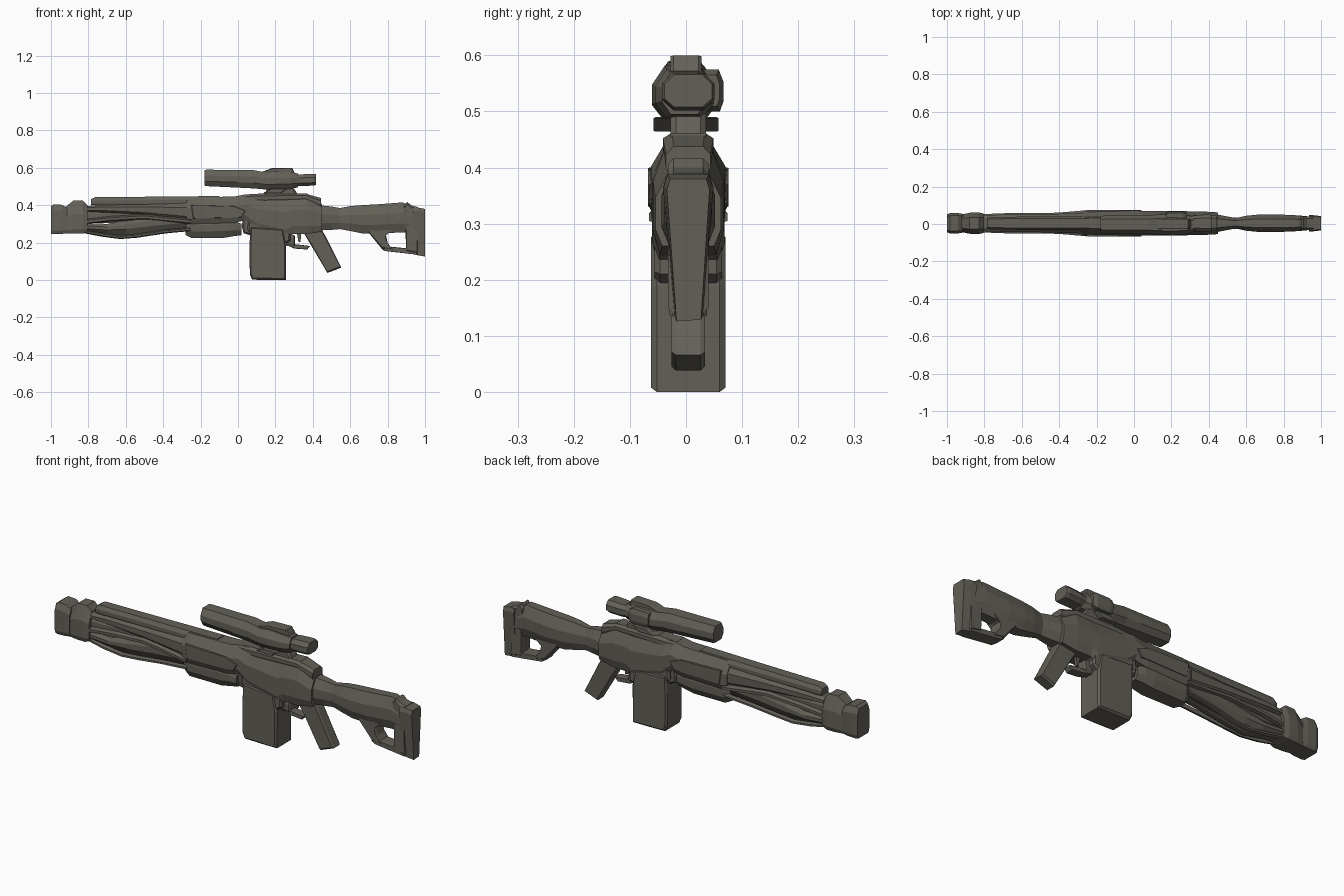
import bpy, bmesh, math
from mathutils import Vector

mat = bpy.data.materials.new("warm dark grey")
mat.diffuse_color = (0.125, 0.117, 0.097, 1)
YC = 0.004  # the body sits a hair behind the centre line


def finish(name, bm):
    bmesh.ops.recalc_face_normals(bm, faces=bm.faces[:])
    me = bpy.data.meshes.new(name)
    bm.to_mesh(me)
    bm.free()
    ob = bpy.data.objects.new(name, me)
    bpy.context.collection.objects.link(ob)
    me.materials.append(mat)
    return ob


def bridge(name, rings):
    bm = bmesh.new()
    vs = [[bm.verts.new(p) for p in r] for r in rings]
    n = len(vs[0])
    for a, b in zip(vs, vs[1:]):
        for i in range(n):
            bm.faces.new((a[i], a[(i + 1) % n], b[(i + 1) % n], b[i]))
    bm.faces.new(vs[0])
    bm.faces.new(vs[-1])
    return finish(name, bm)


def loft(name, stations, top=0.4, low=0.3, tz=0.3, lz=0.25, yc=YC):
    """Eight-sided body along x; station = x, bottom, top, half width.
    top/low = share of width cut at the corners, tz/lz = share of height."""
    rings = []
    for x, z0, z1, w in stations:
        h = z1 - z0
        half = [(w * (1 - low), z0), (w, z0 + lz * h), (w, z1 - tz * h), (w * (1 - top), z1)]
        ring = half + [(-y, z) for y, z in reversed(half)]
        rings.append([(x, yc + y, z) for y, z in ring])
    return bridge(name, rings)


def plate(name, pts, w, edge=0.01, yc=YC):
    """Side profile extruded across y with chamfered rims."""
    c = Vector((sum(p[0] for p in pts), sum(p[1] for p in pts))) / len(pts)
    rings = []
    for y, d in ((-w, edge), (-w + edge, 0), (w - edge, 0), (w, edge)):
        ring = []
        for p in pts:
            v = Vector(p)
            v = v + (c - v).normalized() * d
            ring.append((v.x, yc + y, v.y))
        rings.append(ring)
    return bridge(name, rings)


# Muzzle brake: block with a notch in the top and raised rear collar
loft("muzzle_front", [(-1, .245, .395, .048), (-.985, .245, .405, .054),
                      (-.94, .247, .402, .054), (-.915, .25, .385, .05)], .25, .15, .2, .12)
loft("muzzle_collar", [(-.93, .248, .385, .045), (-.88, .248, .425, .056),
                       (-.83, .248, .425, .058), (-.805, .255, .40, .052)], .45, .15, .4, .12)

# Barrel and top rail
loft("barrel", [(-.83, .305, .375, .034), (-.25, .30, .385, .036)])
loft("top_rail", [(-.785, .40, .432, .028), (-.765, .40, .443, .034), (-.4, .40, .446, .036),
                  (-.1, .40, .449, .04)], .3, .1, .4, .2)
loft("upper_handguard", [(-.805, .365, .395, .042), (-.72, .36, .405, .046), (-.5, .345, .41, .048),
                         (-.25, .31, .42, .055)], .4, .4)
loft("lower_handguard", [(-.81, .255, .305, .044), (-.7, .245, .30, .045), (-.6, .24, .32, .042),
                         (-.45, .25, .35, .045), (-.25, .275, .36, .05)], .3, .5, .3, .4)

# Bowed strips along both sides of the handguard
low_path = [(-.82, .038, .25), (-.73, .04, .232), (-.63, .038, .219), (-.54, .038, .226),
            (-.4, .05, .248), (-.25, .056, .262)]
high_path = [(-.81, .045, .30), (-.68, .05, .315), (-.5, .05, .325), (-.4, .053, .315),
             (-.25, .066, .30)]
for side, tag in ((-1, "front"), (1, "back")):
    for path, nm, h in ((low_path, "lower_strip", .02), (high_path, "side_strip", .026)):
        bridge(f"{nm}_{tag}", [[(x, YC + side * (y - .012), z), (x, YC + side * (y + .004), z + .005),
                                (x, YC + side * (y + .004), z + h * .7), (x, YC + side * (y - .012), z + h)]
                               for x, y, z in path])
    # raised panels on the receiver sides
    plate(f"receiver_panel_{tag}", [(-.24, .33), (-.25, .40), (-.02, .395), (.04, .37), (.02, .335)],
          .006, .003, YC + side * .066)
plate("handguard_keel", [(-.80, .256), (-.63, .219), (-.54, .226), (-.25, .27), (-.25, .30), (-.8, .29)],
      .018, .006)

# Receiver
loft("receiver", [(-.275, .305, .435, .06), (-.25, .30, .443, .069), (-.02, .305, .446, .069),
                  (.04, .32, .458, .066), (.09, .27, .456, .065), (.26, .22, .456, .065),
                  (.29, .245, .458, .064), (.37, .245, .462, .063), (.45, .26, .405, .058)],
     .5, .2, .4, .2)
loft("receiver_top_spine", [(.03, .42, .457, .04), (.12, .42, .462, .045), (.36, .43, .462, .045),
                            (.445, .39, .438, .04)], .35, .1)
loft("fore_grip", [(-.28, .24, .305, .04), (-.25, .225, .31, .055), (-.07, .226, .315, .058),
                   (-.02, .235, .315, .055), (.02, .24, .30, .045)], .1, .35, .2, .4)
plate("receiver_hook", [(.02, .29), (.03, .25), (.08, .235), (.10, .33), (.03, .34)], .045)

# Magazine
plate("magazine", [(.075, .002), (.063, .03), (.062, .20), (.068, .285), (.24, .275),
                   (.258, .19), (.256, .0), (.16, .0)], .066, .01)
plate("magazine_well", [(.05, .27), (.06, .36), (.28, .36), (.28, .21), (.25, .19), (.07, .245)], .06)

# Trigger group and pistol grip
loft("trigger_guard_front", [(.25, .185, .26, .03), (.30, .175, .24, .028), (.305, .175, .235, .02)])
plate("trigger_guard_bar", [(.25, .195), (.30, .168), (.37, .163), (.385, .182), (.30, .192)], .022, .004)
plate("trigger", [(.315, .25), (.323, .205), (.334, .203), (.338, .25)], .008, .002)
plate("pistol_grip", [(.35, .255), (.385, .195), (.478, .038), (.552, .066), (.465, .24), (.45, .265)],
      .03, .008)

# Stock: neck, cheek rest, strut, lower bar and butt pad around an opening
loft("stock_body", [(.43, .265, .40, .05), (.50, .268, .393, .036), (.545, .272, .385, .028),
                    (.60, .262, .395, .04), (.66, .25, .40, .046), (.75, .248, .405, .048),
                    (.88, .255, .415, .042), (.92, .25, .395, .038), (.96, .24, .385, .034)],
     .5, .4, .35, .3)
plate("stock_strut", [(.685, .27), (.77, .165), (.83, .158), (.80, .20), (.79, .245), (.83, .275)], .035)
plate("stock_lower_bar", [(.765, .168), (.785, .155), (.96, .135), (.96, .163), (.82, .178)], .033, .006)
plate("stock_rear_post", [(.90, .15), (.895, .26), (.89, .40), (.905, .417), (.925, .40), (.96, .39),
                          (.96, .14)], .036)
bridge("butt_pad", [[(x, YC + y, z) for y, z in ((-w * .55, z0), (w * .6, z0 + .003), (w, z1 - .02),
                                                (w * .85, z1), (-w * .85, z1), (-w, z1 - .02))]
                    for x, w, z0, z1 in ((.935, .045, .14, .385), (.96, .043, .132, .388),
                                         (1.0, .038, .126, .38))])

# Scope
loft("scope_tube", [(-.18, .505, .588, .04), (-.17, .502, .59, .047), (0, .494, .588, .05),
                    (.08, .49, .588, .05), (.15, .484, .575, .055), (.20, .482, .582, .058),
                    (.28, .488, .575, .052), (.32, .495, .57, .04)], .4, .4, .35, .3, -.003)
loft("scope_eyepiece", [(.29, .505, .56, .035), (.34, .502, .565, .044), (.405, .505, .568, .047),
                        (.418, .508, .566, .042)], .4, .4)
plate("scope_top_turret", [(.12, .575), (.18, .598), (.29, .60), (.305, .57), (.20, .56)], .028, .006, 0)
loft("scope_side_knob", [(.17, .505, .57, .018), (.19, .50, .575, .022), (.26, .50, .575, .022),
                         (.28, .51, .565, .015)], yc=.045)
plate("scope_mount", [(.12, .452), (.15, .475), (.16, .50), (.29, .50), (.31, .475), (.32, .452)], .032)
plate("scope_mount_clamp", [(.14, .466), (.18, .49), (.26, .488), (.23, .464)], .058, .004, 0)
